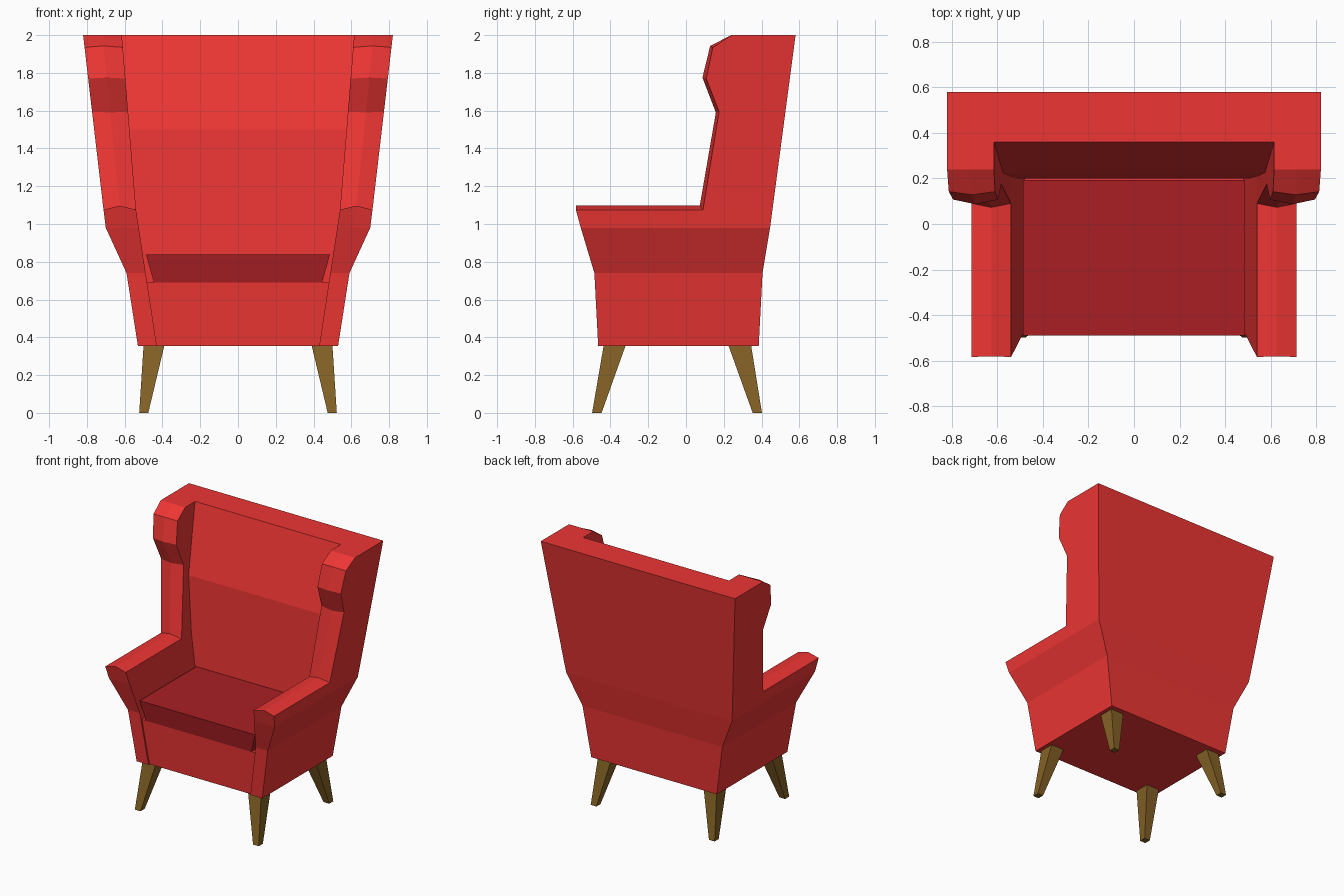
import bpy, bmesh

if "Cube" in bpy.data.objects:
    bpy.data.objects.remove(bpy.data.objects["Cube"])


def material(name, rgb):
    m = bpy.data.materials.new(name)
    m.diffuse_color = (*rgb, 1)
    m.use_nodes = True
    m.node_tree.nodes["Principled BSDF"].inputs["Base Color"].default_value = m.diffuse_color
    return m


RED = material("red fabric", (0.85, 0.0365, 0.034))
DARK = material("dark red fabric", (0.40, 0.0137, 0.018))
WOOD = material("wood", (0.233, 0.122, 0.019))


def lerp_table(table, z):
    for (z0, v0), (z1, v1) in zip(table, table[1:]):
        if z <= z1:
            return v0 + (v1 - v0) * (z - z0) / (z1 - z0)
    return table[-1][1]


# Silhouettes as (height, distance)
OUTER = [(.355, .53), (.74, .59), (.98, .70), (1.075, .712), (2, .82)]
INNER = [(.355, .43), (1.075, .54), (2, .615)]
BACK = [(.355, .385), (.74, .405), (.98, .445), (2, .58)]


def loft(name, sections, mat, caps=True, closed=False):
    """Skin between closed or open rows of points; zero-area faces are dropped."""
    bm = bmesh.new()
    rows = [[bm.verts.new(p) for p in s] for s in sections]
    n = len(rows[0])
    pairs = list(zip(rows, rows[1:]))
    if closed:
        pairs.append((rows[-1], rows[0]))
    for a, b in pairs:
        for i in range(n if caps else n - 1):
            j = (i + 1) % n
            bm.faces.new((a[i], a[j], b[j], b[i]))
    if caps:
        bm.faces.new(rows[0])
        bm.faces.new(rows[-1])
    bmesh.ops.remove_doubles(bm, verts=bm.verts, dist=0.0005)
    flat = [f for f in bm.faces if f.calc_area() < 1e-6]
    bmesh.ops.delete(bm, geom=flat, context='FACES_ONLY')
    bmesh.ops.recalc_face_normals(bm, faces=bm.faces)
    me = bpy.data.meshes.new(name)
    bm.to_mesh(me)
    bm.free()
    me.materials.append(mat)
    ob = bpy.data.objects.new(name, me)
    bpy.context.collection.objects.link(ob)
    return ob


def mirror(ob):
    mod = ob.modifiers.new("mirror", 'MIRROR')
    mod.use_axis[0] = True


# Arm and wing: front outline (y, z) with the raised centre ridge (y, z)
outline = [((-.465, .355), (-.465, .355)), ((-.485, .74), (-.485, .74)),
           ((-.557, .98), (-.557, .98)), ((-.583, 1.075), (-.581, 1.097)),
           ((.09, 1.075), (.073, 1.097)), ((.175, 1.595), (.158, 1.59)),
           ((.107, 1.77), (.087, 1.775)), ((.142, 1.935), (.128, 1.943)),
           ((.24, 2.0), (.24, 2.0))]
sections = []
for (y, z), (ry, rz) in outline:
    xo, xi, yb = (lerp_table(t, z) for t in (OUTER, INNER, BACK))
    sections.append([(xo, yb, z), (xo, y, z), ((xo + xi) / 2, ry, rz),
                     (xi, y, z), (xi, yb, z)])
mirror(loft("arm_and_wing", sections, RED))

# Base and backrest: one side profile swept between the arms, front slightly recessed
profile = [(-.453, .355), (-.472, .69), (.2, .69), (.2, .84), (.209, 1.075),
           (.225, 1.5), (.36, 2.0)]
profile += [(lerp_table(BACK, z), z) for z in (2, 1.075, .98, .74, .355)]
loft("base_and_backrest",
     [[(s * lerp_table(INNER, z), y, z) for s in (-1, 1)] for y, z in profile],
     RED, caps=False, closed=True)

# Seat cushion, narrower at the bottom
loft("seat_cushion",
     [[(-x, y, z), (x, y, z), (x, .192, z), (-x, .192, z)]
      for x, y, z in ((.445, -.474, .69), (.487, -.49, .838))], DARK)

# Splayed tapered legs: (x0, x1, y0, y1) at floor and at the base
for name, foot, top in (
        ("front_leg", (.475, .523, -.497, -.447), (.39, .50, -.436, -.32)),
        ("rear_leg", (.475, .523, .353, .402), (.39, .50, .225, .345))):
    rows = [[(a, c, z), (b, c, z), (b, d, z), (a, d, z)]
            for (a, b, c, d), z in ((foot, 0), (top, .356))]
    mirror(loft(name, rows, WOOD))
